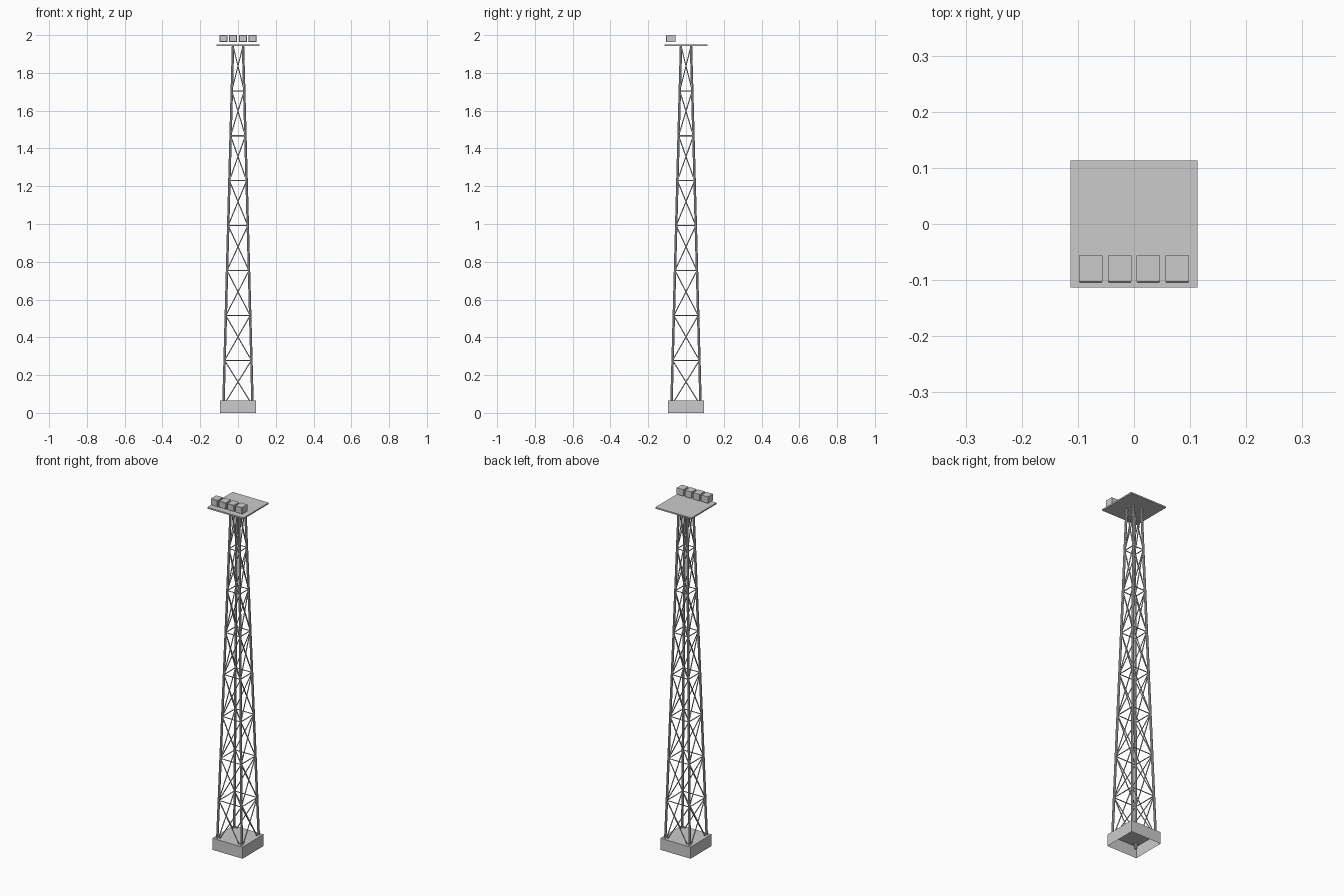
import bpy, bmesh
from math import pi
from mathutils import Vector, Matrix

if "Cube" in bpy.data.objects:
    bpy.data.objects.remove(bpy.data.objects["Cube"])

Z0, Z1 = 0.040, 1.943      # leg bottom and top
PANELS = 8
STEP = (Z1 - Z0) / PANELS
LEG_R, BAR_R = 0.0065, 0.0028


def axis_offset(z):
    # distance of the leg centre line from the tower axis, in x and y
    return 0.0765 + (0.0265 - 0.0765) * (z - 0.065) / (Z1 - 0.065)


def finish(bm, name):
    mesh = bpy.data.meshes.new(name)
    bm.to_mesh(mesh)
    bm.free()
    obj = bpy.data.objects.new(name, mesh)
    bpy.context.collection.objects.link(obj)
    return obj


def add_box(bm, size, centre):
    m = Matrix.Translation(centre) @ Matrix.Diagonal((*size, 1))
    bmesh.ops.create_cube(bm, size=1, matrix=m)


def add_rod(bm, a, b, radius, sides):
    d = b - a
    m = Matrix.Translation((a + b) / 2) @ d.to_track_quat('Z', 'Y').to_matrix().to_4x4()
    bmesh.ops.create_cone(bm, cap_ends=True, segments=sides, radius1=radius,
                          radius2=radius, depth=d.length, matrix=m)


# Footing: a block open underneath
bm = bmesh.new()
add_box(bm, (0.19, 0.19, 0.066), (0, 0, 0.033))
bottom = [f for f in bm.faces if f.calc_center_median().z < 0.001]
bmesh.ops.delete(bm, geom=bottom, context='FACES_ONLY')
finish(bm, "footing")

# Four tapering legs, and bracing between them on each side
for i, label in enumerate(("front", "right", "back", "left")):
    turn = Matrix.Rotation(i * pi / 2, 4, 'Z')

    def node(s, z):
        w = axis_offset(z)
        return turn @ Vector((s * w, -w, z))

    bm = bmesh.new()
    add_rod(bm, node(1, Z0), node(1, Z1), LEG_R, 8)
    finish(bm, f"leg_{i + 1}")

    # crossed diagonals in every panel, horizontals between panels
    bm = bmesh.new()
    for p in range(PANELS):
        lo, hi = Z0 + p * STEP, Z0 + (p + 1) * STEP
        for s in (-1, 1):
            add_rod(bm, node(s, lo), node(-s, hi), BAR_R, 6)
        if p < PANELS - 1:
            add_rod(bm, node(-1, hi), node(1, hi), BAR_R, 6)
    finish(bm, f"bracing_{label}")

# Platform
bm = bmesh.new()
add_box(bm, (0.227, 0.227, 0.008), (0, 0, 1.946))
finish(bm, "platform")

# Row of floodlights with slightly narrowed front faces
for i in range(4):
    x, z = (i - 1.5) * 0.0513, 1.9815
    bm = bmesh.new()
    add_box(bm, (0.042, 0.046, 0.037), (x, -0.0795, z))
    front = [f for f in bm.faces if f.calc_center_median().y < -0.1]
    bmesh.ops.inset_region(bm, faces=front, thickness=0.002, use_even_offset=True)
    for v in front[0].verts:
        v.co.y = -0.105
    finish(bm, f"floodlight_{i + 1}")
